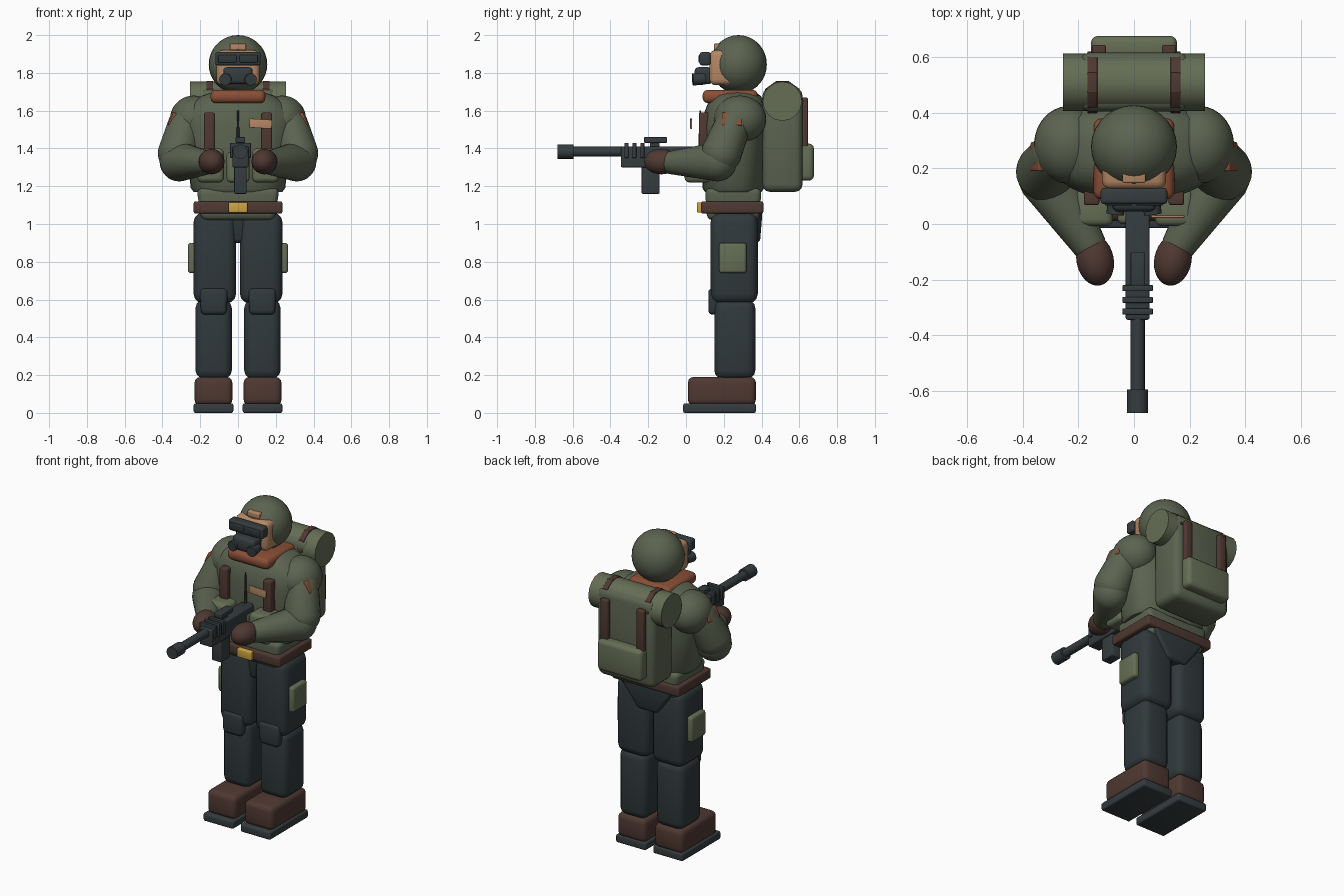
import bpy, bmesh, math
from mathutils import Vector, Matrix

if "Cube" in bpy.data.objects:
    bpy.data.objects.remove(bpy.data.objects["Cube"])

def mat(name, *rgb):
    m = bpy.data.materials.new(name)
    m.diffuse_color = (*rgb, 1)
    m.use_nodes = True
    m.node_tree.nodes["Principled BSDF"].inputs["Base Color"].default_value = m.diffuse_color
    return m

OLIVE = mat("olive cloth", .105, .125, .08)
POUCH = mat("pouch green", .13, .155, .09)
SLATE = mat("slate trousers", .030, .041, .045)
METAL = mat("dark gear", .036, .046, .050)
BROWN = mat("brown leather", .078, .040, .031)
RUST = mat("rust cloth", .25, .078, .038)
SKIN = mat("skin", .46, .245, .13)
GOLD = mat("brass", .60, .37, .055)

def finish(name, bm, m, angle=35):
    bmesh.ops.recalc_face_normals(bm, faces=bm.faces[:])
    me = bpy.data.meshes.new(name)
    bm.to_mesh(me)
    bm.free()
    me.materials.append(m)
    ob = bpy.data.objects.new(name, me)
    bpy.context.collection.objects.link(ob)
    bpy.ops.object.select_all(action='DESELECT')
    ob.select_set(True)
    bpy.context.view_layer.objects.active = ob
    bpy.ops.object.shade_smooth_by_angle(angle=math.radians(angle))
    return ob

def box(name, x, y, z, m, bevel=0.01, low=(1, 1), high=(1, 1), rot=None):
    """Rounded box from ranges; low/high scale the bottom/top in x and y."""
    bm = bmesh.new()
    bmesh.ops.create_cube(bm, size=1)
    size = Vector((x[1] - x[0], y[1] - y[0], z[1] - z[0]))
    for v in bm.verts:
        k = low if v.co.z < 0 else high
        v.co = Vector((v.co.x * size.x * k[0], v.co.y * size.y * k[1], v.co.z * size.z))
    if bevel:
        bmesh.ops.bevel(bm, geom=bm.edges[:], offset=bevel, segments=3, profile=.5,
                        affect='EDGES', clamp_overlap=True)
    if rot:
        bm.transform(rot)
    bm.transform(Matrix.Translation(((x[0] + x[1]) / 2, (y[0] + y[1]) / 2, (z[0] + z[1]) / 2)))
    return finish(name, bm, m)

def ball(name, c, r, m, rot=None):
    bm = bmesh.new()
    bmesh.ops.create_uvsphere(bm, u_segments=28, v_segments=18, radius=1)
    bm.transform(Matrix.Translation(c) @ (rot or Matrix()) @ Matrix.Diagonal((*r, 1)))
    return finish(name, bm, m)

def rod(name, a, b, r0, r1, m, sides=16):
    a, b = Vector(a), Vector(b)
    bm = bmesh.new()
    bmesh.ops.create_cone(bm, cap_ends=True, segments=sides, radius1=r0, radius2=r1, depth=(b - a).length)
    q = (b - a).to_track_quat('Z', 'Y').to_matrix().to_4x4()
    bm.transform(Matrix.Translation((a + b) / 2) @ q)
    return finish(name, bm, m)

def loft(name, rings, m, power=2.0, n=32):
    """Skin stacked superellipse rings given as (z, rx, centre y, ry)."""
    bm = bmesh.new()
    rows = []
    for z, rx, cy, ry in rings:
        row = []
        for i in range(n):
            t = 2 * math.pi * i / n
            c, s = math.cos(t), math.sin(t)
            row.append(bm.verts.new((rx * math.copysign(abs(c) ** (2 / power), c),
                                     cy + ry * math.copysign(abs(s) ** (2 / power), s), z)))
        rows.append(row)
    for a, b in zip(rows, rows[1:]):
        for i in range(n):
            j = (i + 1) % n
            bm.faces.new((a[i], a[j], b[j], b[i]))
    bm.faces.new(rows[0])
    bm.faces.new(rows[-1])
    return finish(name, bm, m, 50)

def limb(name, a, b, r0, r1, m):
    """Tapered capsule between two joints."""
    a, b = Vector(a), Vector(b)
    length = (b - a).length
    prof = [(-r0 * math.cos(t), r0 * math.sin(t)) for t in [math.pi / 2 * i / 6 for i in range(1, 7)]]
    prof += [(length + r1 * math.sin(t), r1 * math.cos(t)) for t in [math.pi / 2 * i / 6 for i in range(6)]]
    ob = loft(name, [(z, r, 0, r) for z, r in prof], m, 2, 24)
    q = (b - a).to_track_quat('Z', 'Y').to_matrix().to_4x4()
    ob.data.transform(Matrix.Translation(a) @ q)
    return ob

def span(s, a, b):
    return (a, b) if s > 0 else (-b, -a)

# paired parts
for s, side in ((1, "left"), (-1, "right")):
    # legs
    box(side + "_sole", span(s, .025, .235), (-.015, .37), (0, .05), METAL, .01)
    box(side + "_boot", span(s, .03, .23), (.01, .37), (.04, .19), BROWN, .03)
    box(side + "_shin", span(s, .033, .225), (.15, .367), (.18, .6), SLATE, .045)
    box(side + "_thigh", span(s, .01, .235), (.13, .38), (.58, 1.06), SLATE, .05)
    box(side + "_knee_pad", span(s, .053, .203), (.118, .18), (.52, .66), SLATE, .022, low=(.9, 1))
    box(side + "_thigh_pocket", span(s, .21, .265), (.175, .32), (.74, .9), POUCH, .015)
    # arms
    ball(side + "_shoulder", (s * .235, .285, 1.555), (.125, .14, .125), OLIVE)
    limb(side + "_upper_arm", (s * .275, .25, 1.53), (s * .318, .188, 1.375), .095, .107, OLIVE)
    limb(side + "_forearm", (s * .31, .165, 1.33), (s * .165, -.07, 1.325), .105, .063, OLIVE)
    ball(side + "_glove", (s * .14, -.13, 1.33), (.067, .093, .067), BROWN,
         Matrix.Rotation(s * -.2, 4, 'Z'))
    box(side + "_arm_patch", span(s, .33, .36), (.19, .295), (1.515, 1.59), RUST, .006,
        rot=Matrix.Rotation(s * -.42, 4, 'Y'))
    # chest rig
    box(side + "_chest_strap", span(s, .125, .18), (.068, .12), (1.36, 1.59), BROWN, .008)
    box(side + "_ammo_pouch", span(s, .075, .215), (-.008, .13), (1.22, 1.40), POUCH, .025)
    # bedroll and pack straps
    for i in range(5):
        a0, a1 = [math.radians(180 - 36 * k) for k in (i, i + 1)]
        p0, p1 = [Vector((s * .15, .51 + .104 * math.cos(a), 1.65 + .104 * math.sin(a))) for a in (a0, a1)]
        mid, d = (p0 + p1) / 2, p1 - p0
        box(side + "_roll_strap", (mid.x - .018, mid.x + .018), (mid.y - .037, mid.y + .037),
            (mid.z - .007, mid.z + .007), BROWN, .003,
            rot=Matrix.Rotation(math.atan2(d.z, d.y), 4, 'X'))
    box(side + "_pack_strap", span(s, .1, .152), (.6, .645), (1.38, 1.67), BROWN, .008)
    # mask filters
    rod(side + "_mask_filter", (s * .068, .035, 1.765), (s * .06, .1, 1.77), .032, .032, METAL)
    box(side + "_goggle_lens", span(s, .008, .105), (.066, .08), (1.855, 1.895), SLATE, .005)

# hips, jacket and belt
box("pelvis", (-.19, .19), (.14, .405), (.9, 1.07), SLATE, .02, low=(.36, .9))
box("jacket_hem", (-.22, .22), (.1, .4), (1.02, 1.19), OLIVE, .03, low=(.88, .92))
box("belt", (-.235, .235), (.08, .41), (1.055, 1.12), BROWN, .012)
box("belt_buckle", (-.05, .05), (.058, .1), (1.06, 1.115), GOLD, .006)
loft("torso", [(1.17, .235, .25, .15), (1.19, .25, .25, .163), (1.4, .275, .255, .168),
               (1.52, .3, .26, .172), (1.59, .295, .265, .168), (1.64, .255, .268, .152),
               (1.68, .19, .27, .125), (1.705, .11, .27, .08)], OLIVE, 2.5)
box("centre_pouch", (-.06, .06), (.0, .13), (1.22, 1.38), POUCH, .02)
box("name_tape", (.06, .18), (.022, .032), (1.507, 1.555), SKIN, .002, rot=Matrix.Rotation(.06, 4, 'Y'))
rod("antenna", (0, .075, 1.36), (0, .075, 1.6), .011, .004, METAL, 8)

# neck and head
box("scarf", (-.145, .145), (.088, .38), (1.64, 1.71), RUST, .028)
ball("helmet", (0, .278, 1.845), (.155, .15, .155), OLIVE)
box("face", (-.115, .115), (.125, .3), (1.735, 1.92), SKIN, .03)
box("brow", (-.042, .042), (.148, .25), (1.92, 1.955), SKIN, .006)
box("goggles", (-.12, .12), (.072, .13), (1.84, 1.91), METAL, .012)
box("mask", (-.08, .08), (.045, .14), (1.74, 1.83), METAL, .022, low=(.9, 1))

# backpack and bedroll
box("backpack", (-.2, .2), (.405, .617), (1.17, 1.72), OLIVE, .04)
box("pack_pocket", (-.155, .155), (.59, .677), (1.23, 1.425), POUCH, .025)
rod("bedroll", (-.255, .51, 1.65), (.255, .51, 1.65), .104, .104, POUCH, 16)

# rifle
gx = .013
box("receiver", (gx - .043, gx + .043), (-.345, .08), (1.3, 1.41), METAL, .008)
box("stock", (gx - .03, gx + .03), (.06, .13), (1.32, 1.41), METAL, .008)
rod("barrel", (gx, -.3, 1.383), (gx, -.61, 1.383), .026, .026, METAL)
rod("muzzle", (gx, -.595, 1.383), (gx, -.68, 1.383), .038, .038, METAL)
for i in range(3):
    y = -.315 + .042 * i
    box("rail_rib", (gx - .055, gx + .055), (y - .011, y + .011), (1.35, 1.43), METAL, .004)
box("sight", (gx - .025, gx + .025), (-.222, -.1), (1.43, 1.46), METAL, .005)
box("sight_mount", (gx - .012, gx + .012), (-.19, -.14), (1.4, 1.44), METAL, 0)
box("magazine", (gx - .033, gx + .033), (-.235, -.14), (1.16, 1.31), METAL, .006)
